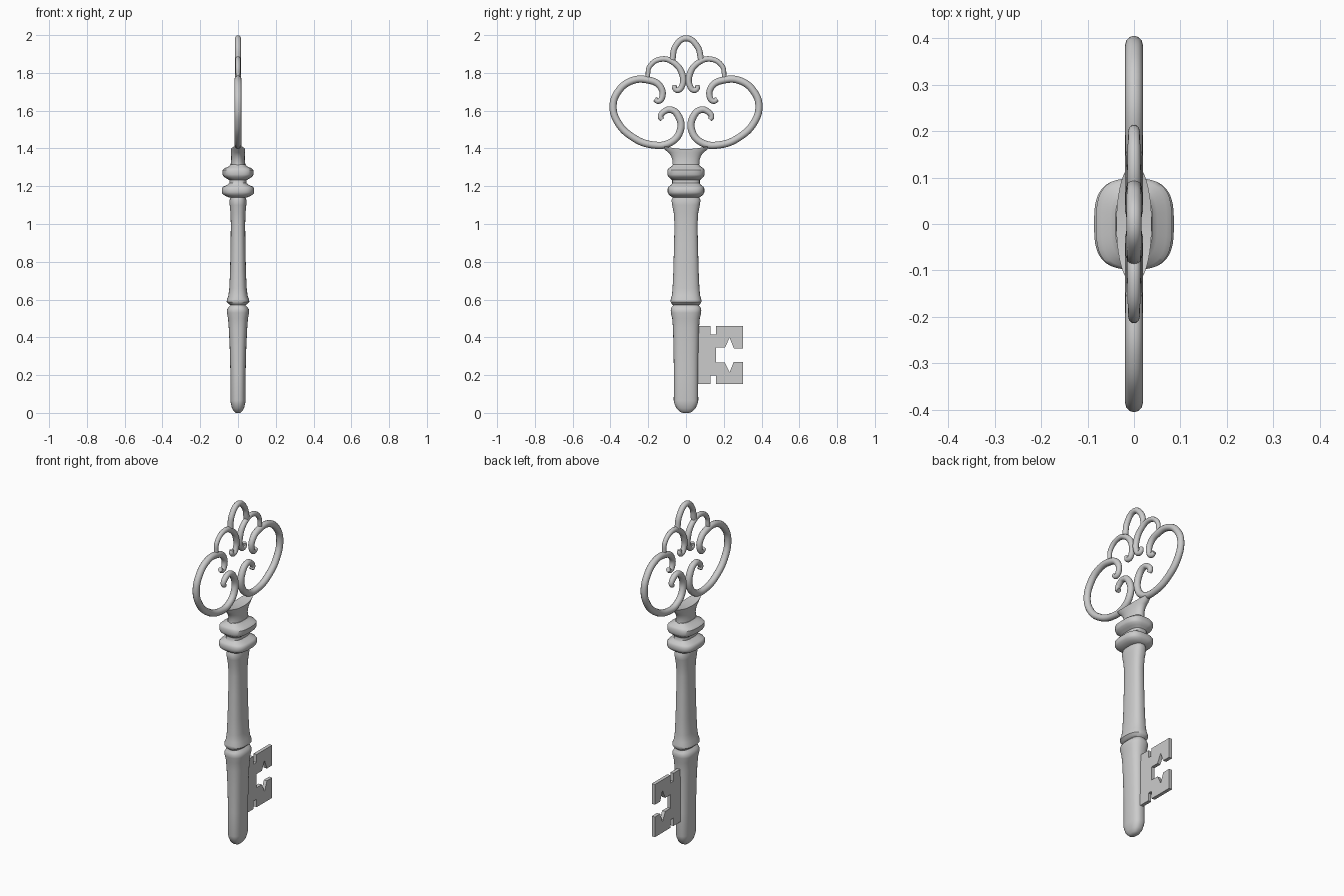
import bpy, bmesh, math

if "Cube" in bpy.data.objects:
    bpy.data.objects.remove(bpy.data.objects["Cube"])


def finish(ob, angle=40):
    bpy.ops.object.select_all(action='DESELECT')
    ob.select_set(True)
    bpy.context.view_layer.objects.active = ob
    if ob.type == 'CURVE':
        bpy.ops.object.convert(target='MESH')
    bpy.ops.object.shade_smooth_by_angle(angle=math.radians(angle))


def to_object(name, bm):
    bmesh.ops.recalc_face_normals(bm, faces=bm.faces[:])
    me = bpy.data.meshes.new(name)
    bm.to_mesh(me)
    bm.free()
    ob = bpy.data.objects.new(name, me)
    bpy.context.collection.objects.link(ob)
    finish(ob)
    return ob


def loft(name, rows, power=2.5, sides=40, dish=0.0):
    """Stack of rounded sections (z, half x, half y); dish lifts the last rim."""
    bm = bmesh.new()
    rings = []
    for i, (z, rx, ry) in enumerate(rows):
        ring = []
        for k in range(sides):
            a = 2 * math.pi * k / sides
            c, s = math.cos(a), math.sin(a)
            x = rx * math.copysign(abs(c) ** (2 / power), c)
            y = ry * math.copysign(abs(s) ** (2 / power), s)
            lift = dish * (y / ry) ** 2 if i == len(rows) - 1 else 0
            ring.append(bm.verts.new((x, y, z + lift)))
        rings.append(ring)
    for a, b in zip(rings, rings[1:]):
        for k in range(sides):
            j = (k + 1) % sides
            bm.faces.new((a[k], a[j], b[j], b[k]))
    bm.faces.new(rings[0])
    # top closed by strips running across x, so a dished rim stays clean
    top, h = rings[-1], sides // 2
    for k in range(-sides // 4, sides // 4):
        q = [top[k], top[k + 1], top[h - k - 1], top[h - k]]
        q = list(dict.fromkeys(q))
        if len(q) > 2:
            bm.faces.new(q)
    return to_object(name, bm)


def scroll(name, pts, side=1, thick=0.019, taper=True):
    """Round tube along (y, z) points, slimmer at curled tips."""
    cu = bpy.data.curves.new(name, 'CURVE')
    cu.dimensions = '3D'
    cu.bevel_depth = thick
    cu.bevel_resolution = 4
    cu.resolution_u = 8
    cu.use_fill_caps = True
    sp = cu.splines.new('BEZIER')
    sp.bezier_points.add(len(pts) - 1)
    for i, (p, (y, z)) in enumerate(zip(sp.bezier_points, pts)):
        p.co = (0, side * y, z)
        p.handle_left_type = p.handle_right_type = 'AUTO'
        if taper:
            p.radius = min(1, 0.68 + 0.08 * min(i, len(pts) - 1 - i))
    ob = bpy.data.objects.new(name, cu)
    bpy.context.collection.objects.link(ob)
    finish(ob, 60)


# Lower shaft with rounded tip
loft("lower_shaft", [
    (0, .012, .018), (.008, .022, .035), (.025, .032, .051), (.05, .038, .062),
    (.065, .040, .065), (.2, .040, .064), (.35, .044, .066), (.45, .049, .069),
    (.5, .053, .073), (.53, .059, .080), (.545, .059, .081), (.558, .052, .077),
    (.57, .040, .068), (.58, .040, .068)])

# Upper shaft with flared ends
loft("upper_shaft", [
    (.57, .040, .068), (.578, .050, .076), (.588, .060, .082), (.6, .059, .081),
    (.62, .051, .075), (.66, .046, .071), (.75, .042, .067), (.9, .039, .063),
    (1.0, .038, .061), (1.06, .040, .065), (1.1, .044, .073), (1.125, .045, .077),
    (1.138, .041, .072), (1.15, .041, .068)])

# Double collar
loft("collar", [
    (1.14, .045, .068), (1.148, .066, .082), (1.158, .081, .093), (1.168, .086, .097),
    (1.188, .086, .097), (1.198, .078, .091), (1.206, .058, .080), (1.216, .046, .073),
    (1.232, .046, .073), (1.242, .062, .084), (1.252, .077, .095), (1.262, .082, .098),
    (1.285, .082, .098), (1.296, .070, .092), (1.304, .050, .077), (1.315, .040, .068)],
    power=3)

# Flared neck under the bow
loft("neck", [
    (1.295, .042, .074), (1.315, .039, .070), (1.34, .036, .072), (1.36, .036, .079),
    (1.378, .037, .092), (1.39, .038, .108), (1.397, .038, .128)], power=2.1, dish=.018)

# Bow scrolls
big = [(.165, 1.662), (.147, 1.650), (.126, 1.672), (.138, 1.73), (.20, 1.762),
       (.29, 1.757), (.36, 1.70), (.386, 1.627), (.362, 1.54), (.283, 1.460),
       (.177, 1.419), (.087, 1.429), (.032, 1.49), (.037, 1.565), (.08, 1.605),
       (.118, 1.593), (.135, 1.565), (.125, 1.553)]
mid = [(.203, 1.775), (.192, 1.835), (.13, 1.873), (.062, 1.852), (.019, 1.79),
       (.022, 1.728), (.042, 1.708), (.06, 1.718), (.058, 1.735)]
for side, label in ((1, "right"), (-1, "left")):
    scroll("large_scroll_" + label, big, side)
    scroll("small_scroll_" + label, mid, side, .017)
scroll("top_loop", [(-.072, 1.87), (-.056, 1.94), (0, 1.983), (.06, 1.94), (.08, 1.87)],
       thick=.016, taper=False)

# Bit plate: upper outline, mirrored about its middle height
half = [(.03, .46), (.13, .46), (.13, .414), (.158, .414), (.158, .46), (.302, .46),
        (.302, .342), (.253, .342), (.231, .397), (.206, .346), (.158, .346)]
mid_z = .306
outline = half + [(y, 2 * mid_z - z) for y, z in reversed(half)]
bm = bmesh.new()
face = bm.faces.new([bm.verts.new((-.01, y, z)) for y, z in outline])
ext = bmesh.ops.extrude_face_region(bm, geom=[face])
bmesh.ops.translate(bm, vec=(.02, 0, 0),
                    verts=[g for g in ext["geom"] if isinstance(g, bmesh.types.BMVert)])
to_object("bit_plate", bm)
